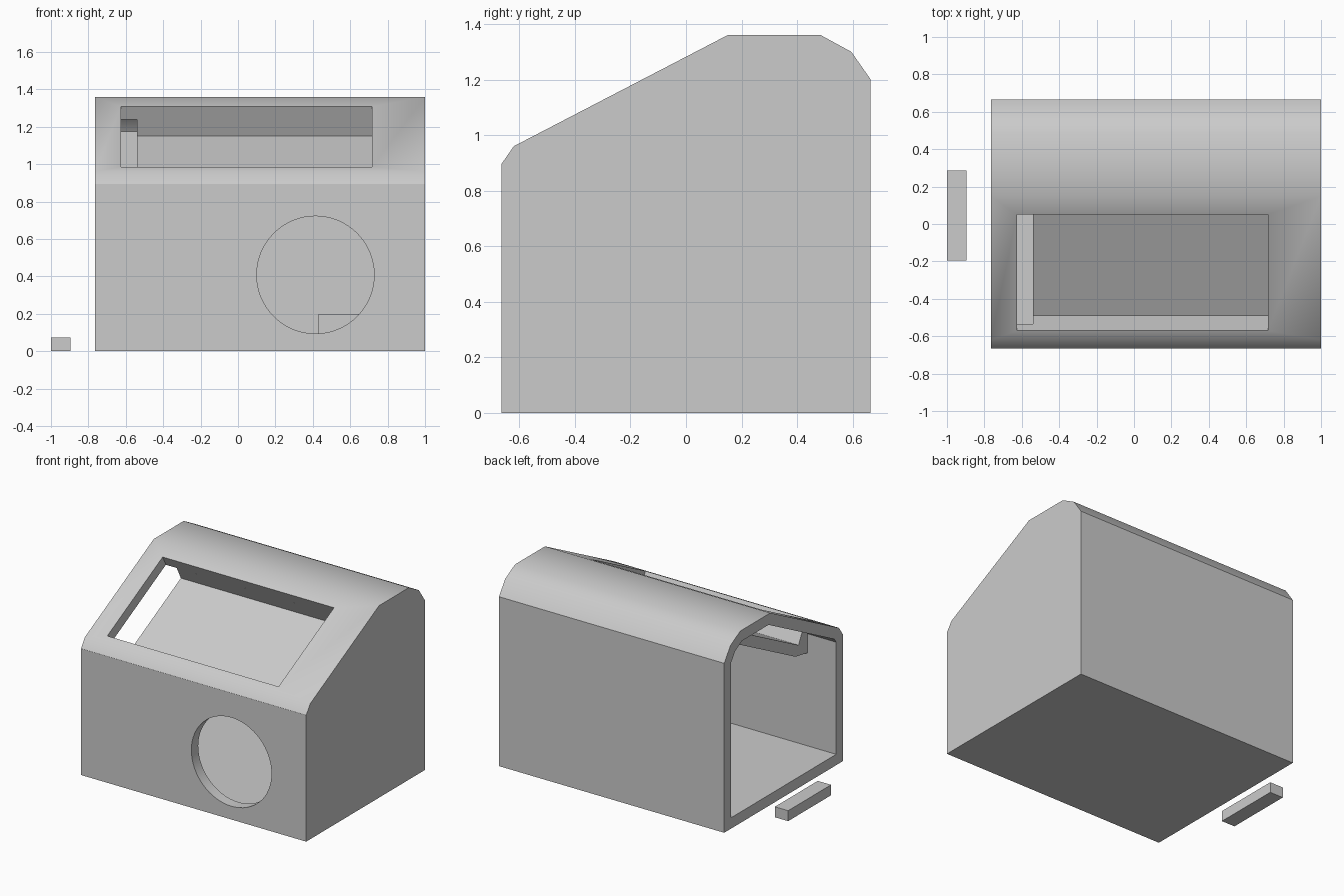
import bpy, bmesh, math
from mathutils import Vector

if "Cube" in bpy.data.objects:
    bpy.data.objects.remove(bpy.data.objects["Cube"])

T = 0.077                      # wall thickness
X0, X1 = -0.765, 1.0           # housing ends

grey = bpy.data.materials.new("light_grey")
grey.diffuse_color = (0.6, 0.6, 0.6, 1)
grey.use_nodes = True
grey.node_tree.nodes["Principled BSDF"].inputs["Base Color"].default_value = grey.diffuse_color


def prism(name, pts, xa, xb):
    """Extrude a (y, z) profile along x."""
    bm = bmesh.new()
    f = bm.faces.new([bm.verts.new((xa, y, z)) for y, z in pts])
    r = bmesh.ops.extrude_face_region(bm, geom=[f])
    bmesh.ops.translate(bm, vec=(xb - xa, 0, 0),
                        verts=[g for g in r["geom"] if isinstance(g, bmesh.types.BMVert)])
    bmesh.ops.recalc_face_normals(bm, faces=bm.faces)
    me = bpy.data.meshes.new(name)
    bm.to_mesh(me)
    bm.free()
    me.materials.append(grey)
    ob = bpy.data.objects.new(name, me)
    bpy.context.collection.objects.link(ob)
    return ob


def box(name, a, b):
    return prism(name, [(a[1], a[2]), (b[1], a[2]), (b[1], b[2]), (a[1], b[2])], a[0], b[0])


def inset(pts, t):
    """Offset a counter-clockwise profile inwards with mitred corners."""
    out, n = [], len(pts)
    for i in range(n):
        p, q, r = (Vector(pts[(i + k) % n]) for k in (-1, 0, 1))
        d1, d2 = (q - p).normalized(), (r - q).normalized()
        n1, n2 = Vector((-d1.y, d1.x)), Vector((-d2.y, d2.x))
        out.append(tuple(q + (n1 + n2) * (t / (1 + n1.dot(n2)))))
    return out


def cut(ob, cutter):
    m = ob.modifiers.new("cut", "BOOLEAN")
    m.operation, m.solver, m.object = "DIFFERENCE", "EXACT", cutter
    bpy.context.view_layer.objects.active = ob
    bpy.ops.object.modifier_apply(modifier=m.name)
    bpy.data.objects.remove(cutter)


# Housing shell, open at the left end
outer = [(-0.665, 0), (0.665, 0), (0.665, 1.2), (0.595, 1.3), (0.485, 1.36),
         (0.15, 1.36), (-0.62, 0.96), (-0.665, 0.895)]
inner = inset(outer, T)
housing = prism("housing", outer, X0, X1)
cut(housing, prism("cavity", inner, X0 - 0.1, X1 - T))

# Window in the sloping panel
low, high = Vector((-0.57, 0.986)), Vector((0.05, 1.308))
along = (high - low).normalized()
down = Vector((along.y, -along.x))
cut(housing, prism("window_cutter", [low - down * 0.1, high - down * 0.1,
                                     high + down * 0.12, low + down * 0.12], -0.625, 0.717))

# Round opening in the front wall
circle = [(math.cos(a) * 0.314, math.sin(a) * 0.314)
          for a in (2 * math.pi * i / 64 for i in range(64))]
hole = prism("hole_cutter", circle, -0.1, 0.1)
hole.rotation_euler = (0, 0, math.pi / 2)
hole.location = (0.414, -0.64, 0.408)
bpy.context.view_layer.update()
cut(housing, hole)

# Display tray hung under the window
D = 0.178
tray = [low + down * T, low + down * D, high + down * D, high + down * T,
        high + along * T + down * T, high + along * T + down * (D + T),
        low + down * (D + T), Vector((-0.588, 0.735)), Vector(inner[7]), Vector(inner[6])]
prism("display_tray", tray, -0.54, 0.717 + T)
prism("tray_end_wall", [low + down * T, high + down * T, high + down * D, low + down * D],
      0.717, 0.717 + T)

# Block on the floor inside, against the closed end
box("inner_block", (0.43, 0.1, T), (X1 - T, 0.588, 0.2))

# Loose bar beside the open end
box("loose_bar", (-1.0, -0.195, 0), (-0.896, 0.285, 0.074))

# Smooth shading over the shallow roof bends
bpy.ops.object.select_all(action="DESELECT")
housing.select_set(True)
bpy.context.view_layer.objects.active = housing
bpy.ops.object.shade_smooth_by_angle(angle=math.radians(30))
